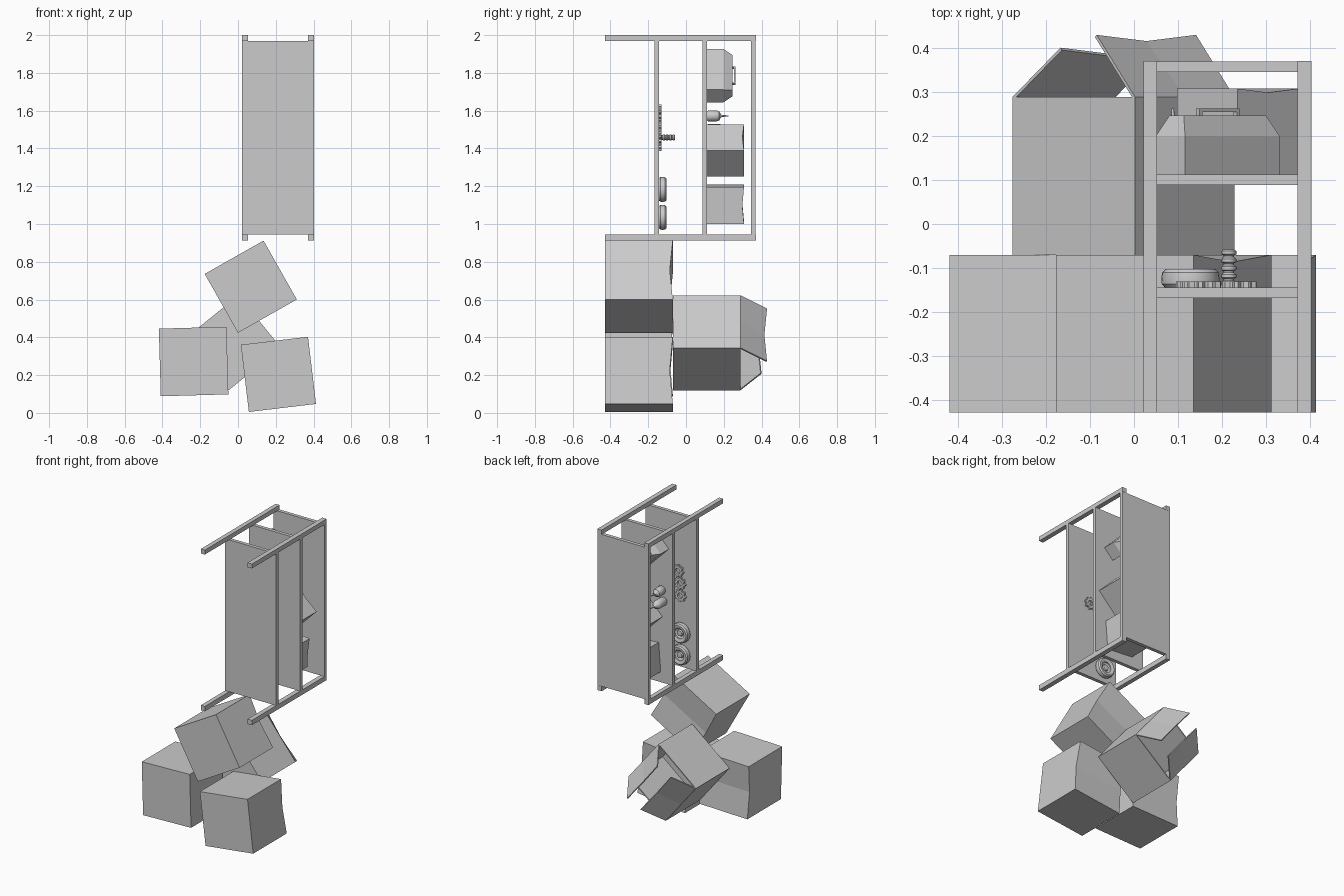
import bpy, bmesh, math
from mathutils import Vector

if "Cube" in bpy.data.objects:
    bpy.data.objects.remove(bpy.data.objects["Cube"])


def place(cx, cz, deg):
    """Local (u, v, height) -> world, height running along +y."""
    c, s = math.cos(math.radians(deg)), math.sin(math.radians(deg))
    return lambda u, v, h: Vector((cx + u * c - v * s, h, cz + u * s + v * c))


def finish(name, bm, smooth=False):
    bmesh.ops.recalc_face_normals(bm, faces=bm.faces)
    me = bpy.data.meshes.new(name)
    bm.to_mesh(me)
    bm.free()
    ob = bpy.data.objects.new(name, me)
    bpy.context.collection.objects.link(ob)
    if smooth:
        bpy.ops.object.select_all(action='DESELECT')
        ob.select_set(True)
        bpy.context.view_layer.objects.active = ob
        bpy.ops.object.shade_smooth_by_angle(angle=math.radians(35))
    return ob


def loft(name, rings, caps=True, closed=False, smooth=False):
    """Skin a list of equal-length point rings."""
    bm = bmesh.new()
    vs = [[bm.verts.new(p) for p in r] for r in rings]
    n = len(vs[0])
    pairs = list(zip(vs, vs[1:])) + ([(vs[-1], vs[0])] if closed else [])
    for a, b in pairs:
        for i in range(n):
            bm.faces.new((a[i], a[(i + 1) % n], b[(i + 1) % n], b[i]))
    if caps and not closed:
        bm.faces.new(vs[0])
        bm.faces.new(vs[-1])
    return finish(name, bm, smooth)


def block(name, x0, x1, y0, y1, z0, z1):
    ring = lambda y: [Vector(p) for p in ((x0, y, z0), (x1, y, z0), (x1, y, z1), (x0, y, z1))]
    return loft(name, [ring(y0), ring(y1)])


def lathe(name, x, z, profile, n=20, closed=False):
    rings = [[Vector((x + r * math.cos(2 * math.pi * i / n), h,
                      z + r * math.sin(2 * math.pi * i / n))) for i in range(n)]
             for r, h in profile]
    return loft(name, rings, closed=closed, smooth=True)


def carton(name, cx, cz, deg, size, y0):
    """Closed box, two lid flaps sagging to the centre seam."""
    P, s, h = place(cx, cz, deg), size / 2, y0 + size
    prof = [(-s, y0), (s, y0), (s, h), (0, h - 0.045 * size), (-s, h)]
    return loft(name, [[P(u, v, k) for v, k in prof] for u in (-s, s)])


# shelf unit: four posts and three boards
for i, (x0, x1) in enumerate(((.022, .052), (.371, .403))):
    for j, (z0, z1) in enumerate(((.912, .945), (1.97, 2.0))):
        block(f"shelf_post_{i}{j}", x0, x1, -.428, .37, z0, z1)
for i, (y0, y1) in enumerate(((-.168, -.144), (.088, .112), (.345, .369))):
    block(f"shelf_board_{i}", .022, .403, y0, y1, .945, 1.97)

# closed boxes on the floor and on the shelf
for name, cx, cz, deg, size, y0 in (
        ("left_box", -.235, .272, 1.6, .358, -.428),
        ("right_box", .214, .204, 6.8, .358, -.428),
        ("middle_box", .0675, .668, 29.5, .358, -.428),
        ("small_box_rotated", .235, 1.39, 45, .195, .112),
        ("small_box_straight", .215, 1.105, -4.4, .195, .112)):
    carton(name, cx, cz, deg, size, y0)

# open box: hollow body plus two raised flaps
P, s, t = place(-.024, .371, 39), .179, .007
y0, y1 = -.07, .288
square = lambda r, h: [P(u, v, h) for u, v in ((-r, -r), (r, -r), (r, r), (-r, r))]
loft("open_box", [square(s, y0), square(s, y1), square(s - t, y1), square(s - t, y0 + t)])
for name, sx, inward, rise in (("right_flap", 1, .112, .141), ("left_flap", -1, .14, .112)):
    rows = []
    for v, sag in ((-s, 0), (0, .014), (s, 0)):
        a, b = P(sx * s, v, y1), P(sx * (s - inward), v, y1 + rise - sag)
        off = P(-sx * rise, 0, -inward) - P(0, 0, 0)
        off = off.normalized() * t
        rows.append([a, b, b + off, a + off])
    loft(name, rows)

# toolbox with tapered lid and handle
T = place(.19, 1.785, -45)
tier = lambda a, b, h: [T(u, v, h) for u, v in ((-a, -b), (a, -b), (a, b), (-a, b))]
loft("toolbox", [tier(.152, .047, .112), tier(.152, .047, .199), tier(.132, .023, .246)])
for name, u0, u1, h0, h1 in (("toolbox_grip", -.064, .064, .254, .262),
                             ("toolbox_handle_left", -.064, -.055, .244, .256),
                             ("toolbox_handle_right", .055, .064, .244, .256)):
    bar = lambda h: [T(u, v, h) for u, v in ((u0, -.006), (u1, -.006), (u1, .006), (u0, .006))]
    loft(name, [bar(h0), bar(h1)])

# two spouted bottles
for name, x, z, k in (("short_bottle", .10, 1.572, .113), ("tall_bottle", .088, 1.50, .15)):
    prof = [(.025, 0), (.029, .05), (.029, .45), (.024, .56), (.010, .64),
            (.008, .66), (.005, .7), (.003, 1)]
    lathe(name, x, z, [(r, .112 + h * k) for r, h in prof], 16)

# wheels lying on the lower board
for i, z in enumerate((1.035, 1.183)):
    tire = [(.034, -.142), (.042, -.144), (.058, -.144), (.065, -.136), (.066, -.124),
            (.064, -.110), (.056, -.102), (.044, -.102), (.035, -.108)]
    lathe(f"wheel_tire_{i}", .128, z, tire, 28, closed=True)
    lathe(f"wheel_rim_{i}", .128, z, [(.036, -.138), (.036, -.116), (.022, -.122),
                                      (.018, -.112), (.009, -.110)], 20)


# toothed rings
def gear(name, x, z, r, teeth=8):
    n = teeth * 4
    ring = lambda rad, h, toothed: [
        Vector((x + q * math.cos(2 * math.pi * i / n), h, z + q * math.sin(2 * math.pi * i / n)))
        for i in range(n) for q in [rad * (.78 if toothed and i % 4 > 1 else 1)]]
    lo, hi = -.144, -.130
    loft(name, [ring(r, lo, 1), ring(r, hi, 1), ring(r * .42, hi, 0), ring(r * .42, lo, 0)],
         closed=True)


for i, (x, z) in enumerate(((.155, 1.59), (.14, 1.51), (.137, 1.428), (.236, 1.46))):
    gear(f"gear_{i}", x, z, .042)

# ribbed spring standing on the board
prof = [(.012, -.144)]
for i in range(5):
    h = -.142 + i * .0176
    prof += [(.012, h), (.017, h + .003), (.017, h + .010), (.012, h + .014)]
lathe("ribbed_spring", .215, 1.458, prof, 16)
